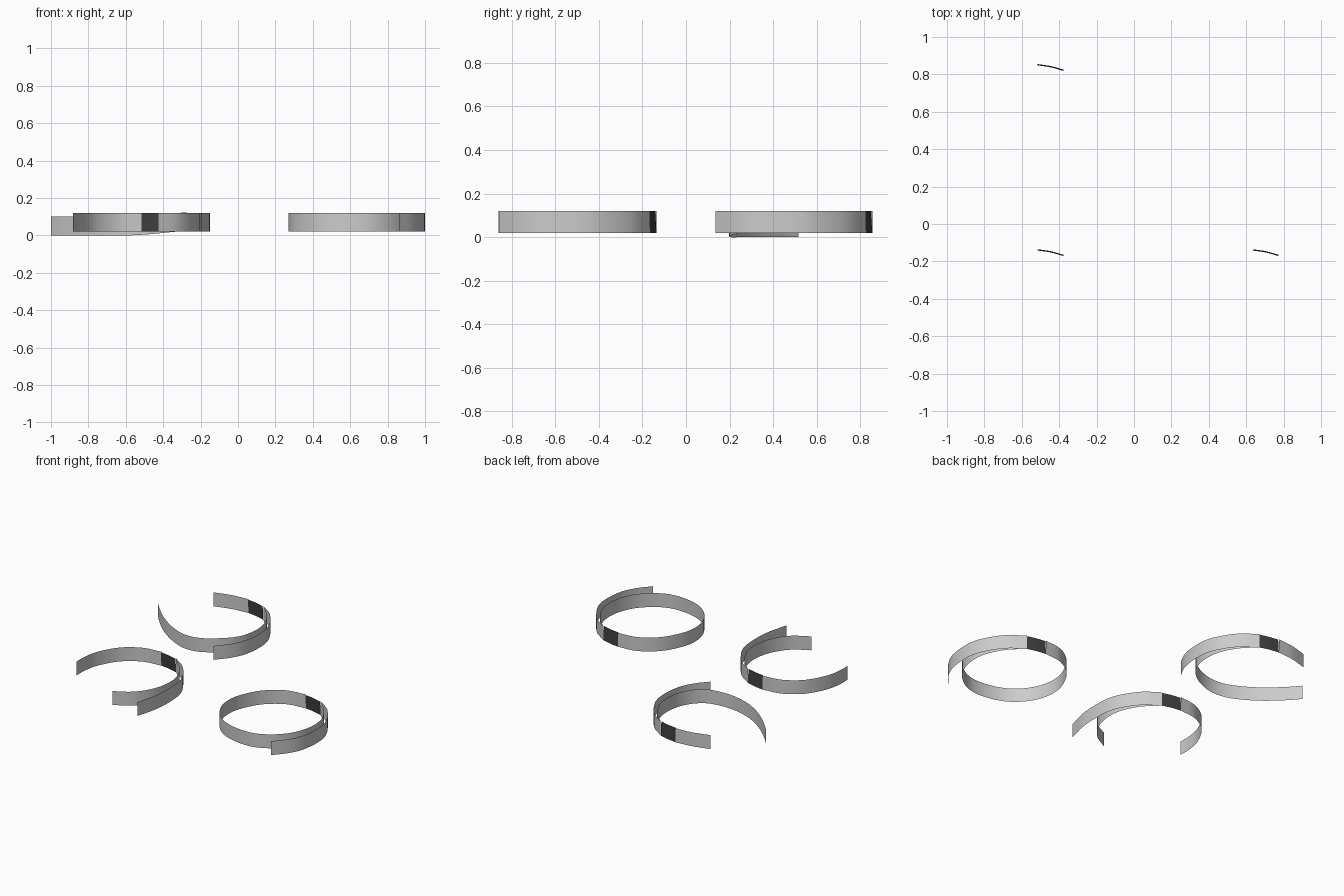
import bpy
from mathutils import Vector

if "Cube" in bpy.data.objects:
    bpy.data.objects.remove(bpy.data.objects["Cube"])

H, Z0 = 0.10, 0.02


def smooth_path(pts, n=4):
    """Catmull-Rom interpolation through (x, y, drop) points."""
    p = [Vector((q[0], q[1], q[2] if len(q) > 2 else 0.0)) for q in pts]
    p = [2 * p[0] - p[1]] + p + [2 * p[-1] - p[-2]]
    out = []
    for a, b, c, d in zip(p, p[1:], p[2:], p[3:]):
        for i in range(n):
            t = i / n
            out.append(0.5 * (2 * b + (c - a) * t + (2 * a - 5 * b + 4 * c - d) * t * t
                              + (3 * b - a - 3 * c + d) * t ** 3))
    return out + [p[-2]]


def band(name, pts, centre, n=4, lean=0.0, mat=None):
    """Upright thin strip following a plan path."""
    path = smooth_path(pts, n)
    verts, faces = [], []
    for q in path:
        x, y, z = q.x + centre[0], q.y + centre[1], Z0 - q.z
        verts += [(x, y, z), (x, y - lean, z + H)]
    for i in range(len(path) - 1):
        k = 2 * i
        faces.append((k, k + 1, k + 3, k + 2))
    me = bpy.data.meshes.new(name)
    me.from_pydata(verts, [], faces)
    ob = bpy.data.objects.new(name, me)
    bpy.context.collection.objects.link(ob)
    if mat:
        me.materials.append(mat)
    for f in me.polygons:
        f.use_smooth = True


dark = bpy.data.materials.new("dark_grey")
dark.diffuse_color = (0.05, 0.05, 0.05, 1)
dark.use_nodes = True
dark.node_tree.nodes["Principled BSDF"].inputs["Base Color"].default_value = dark.diffuse_color

patch = [(0, .3625), (.07, .352), (.138, .333)]
tail_closed = [(.138, .333), (.252, .247), (.343, .10), (.365, -.03),
               (.348, -.17), (.30, -.27), (.227, -.358)]
tail_open = [(.138, .333), (.252, .247), (.343, .10), (.365, -.04),
             (.358, -.2), (.318, -.3625)]
inner = [(.138, .333), (.235, .235), (.30, .11), (.312, -.02), (.277, -.145)]

# back-left strap: long inner band swings out to the left and drops
A = (-.515, .4925)
band("back_patch", patch, A, lean=.007, mat=dark)
band("back_outer_tail", tail_closed, A)
band("back_outer_end", [(0, .3625), (-.12, .352), (-.247, .318)], A)
band("back_inner_band", inner + [(.19, -.24, 0), (.067, -.289, .012), (-.056, -.287, .02),
     (-.18, -.24, .02), (-.305, -.157, .02), (-.42, -.05, .02), (-.485, .025, .02)], A)

# front-left strap: open at the front left
B = (-.515, -.4975)
band("left_patch", patch, B, lean=.007, mat=dark)
band("left_outer_tail", tail_open, B)
band("left_outer_end", [(0, .3625), (-.135, .343), (-.26, .26), (-.342, .12),
     (-.366, 0), (-.366, -.08)], B)
band("left_inner_band", inner + [(.2, -.25), (.0865, -.317)], B)

# front-right strap: closed spiral ring
C = (.635, -.4975)
band("right_patch", patch, C, lean=.007, mat=dark)
band("right_outer_tail", tail_closed, C)
band("right_closed_loop", [(0, .3625), (-.14, .343), (-.265, .255), (-.343, .12), (-.365, 0),
     (-.34, -.12), (-.27, -.225), (-.165, -.295), (-.03, -.325), (.09, -.312),
     (.2, -.245)] + inner[::-1], C)
